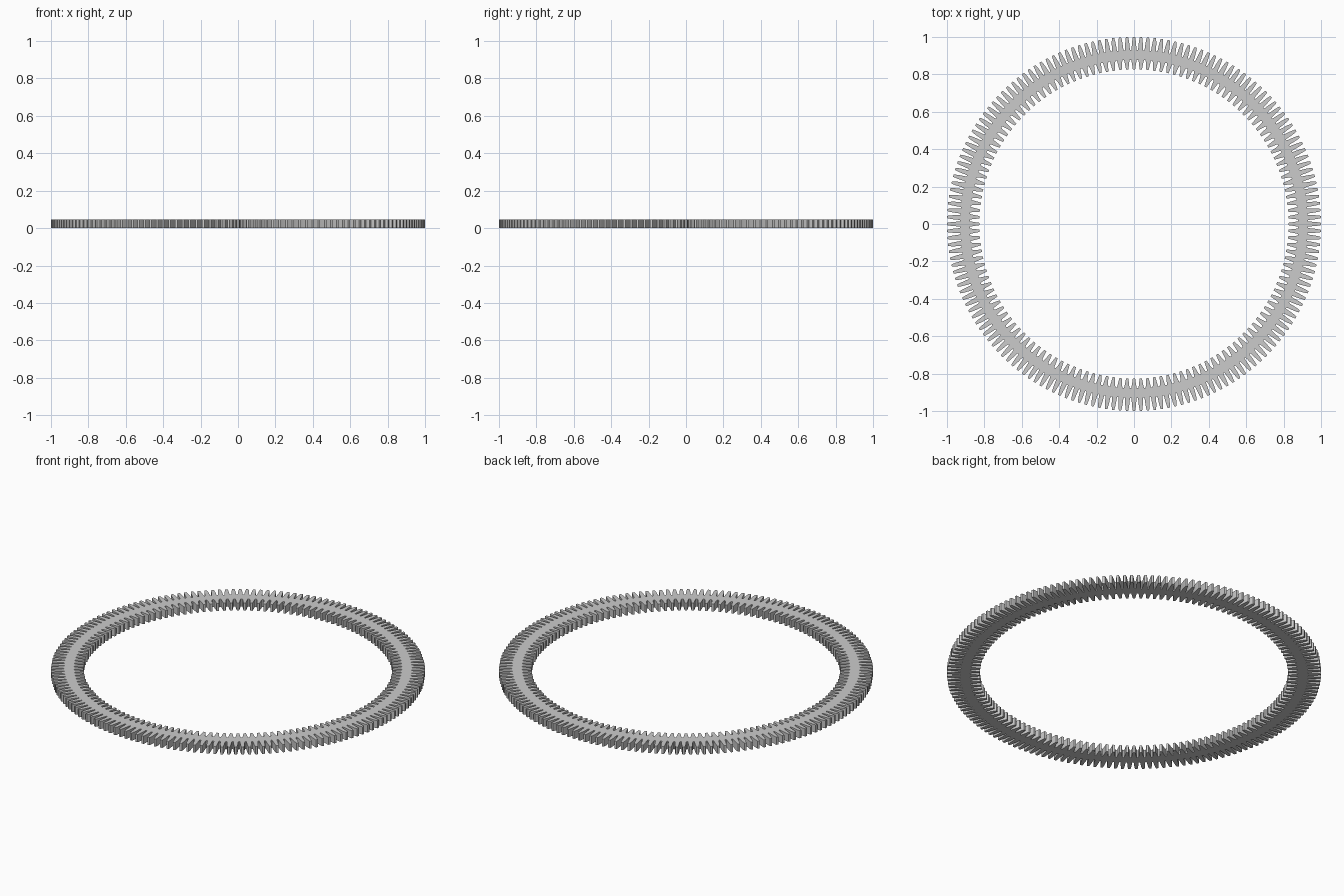
import bpy, bmesh, math

if "Cube" in bpy.data.objects:
    bpy.data.objects.remove(bpy.data.objects["Cube"])

HEIGHT = 0.045
OUTER_TEETH, INNER_TEETH = 168, 144


def toothed_loop(count, half_tooth):
    """Closed outline; half_tooth lists (radius, half width as share of pitch), root to tip."""
    pitch = 2 * math.pi / count
    pts = []
    for i in range(count):
        side = [(r, -w) for r, w in half_tooth] + [(r, w) for r, w in reversed(half_tooth)]
        for r, w in side:
            a = (i + w) * pitch
            pts.append((r * math.cos(a), r * math.sin(a)))
    return pts


# Tooth outlines: outer teeth point outward, inner teeth point to the centre
outer = toothed_loop(OUTER_TEETH, [(0.930, 0.41), (0.940, 0.36), (0.957, 0.33),
                                   (0.976, 0.275), (0.992, 0.21), (1.0, 0.16)])
inner = toothed_loop(INNER_TEETH, [(0.878, 0.40), (0.870, 0.34), (0.853, 0.28),
                                   (0.838, 0.22), (0.826, 0.17)])

# Flat toothed ring, extruded upward
bm = bmesh.new()
edges = []
for loop in (outer, inner):
    vs = [bm.verts.new((x, y, 0)) for x, y in loop]
    edges += [bm.edges.new((vs[i - 1], vs[i])) for i in range(len(vs))]
bmesh.ops.triangle_fill(bm, edges=edges, use_beauty=True, use_dissolve=False)
ext = bmesh.ops.extrude_face_region(bm, geom=bm.faces[:])
top = [g for g in ext["geom"] if isinstance(g, bmesh.types.BMVert)]
bmesh.ops.translate(bm, verts=top, vec=(0, 0, HEIGHT))
bmesh.ops.recalc_face_normals(bm, faces=bm.faces[:])

mesh = bpy.data.meshes.new("gear_ring")
bm.to_mesh(mesh)
bm.free()
ring = bpy.data.objects.new("gear_ring", mesh)
bpy.context.collection.objects.link(ring)
